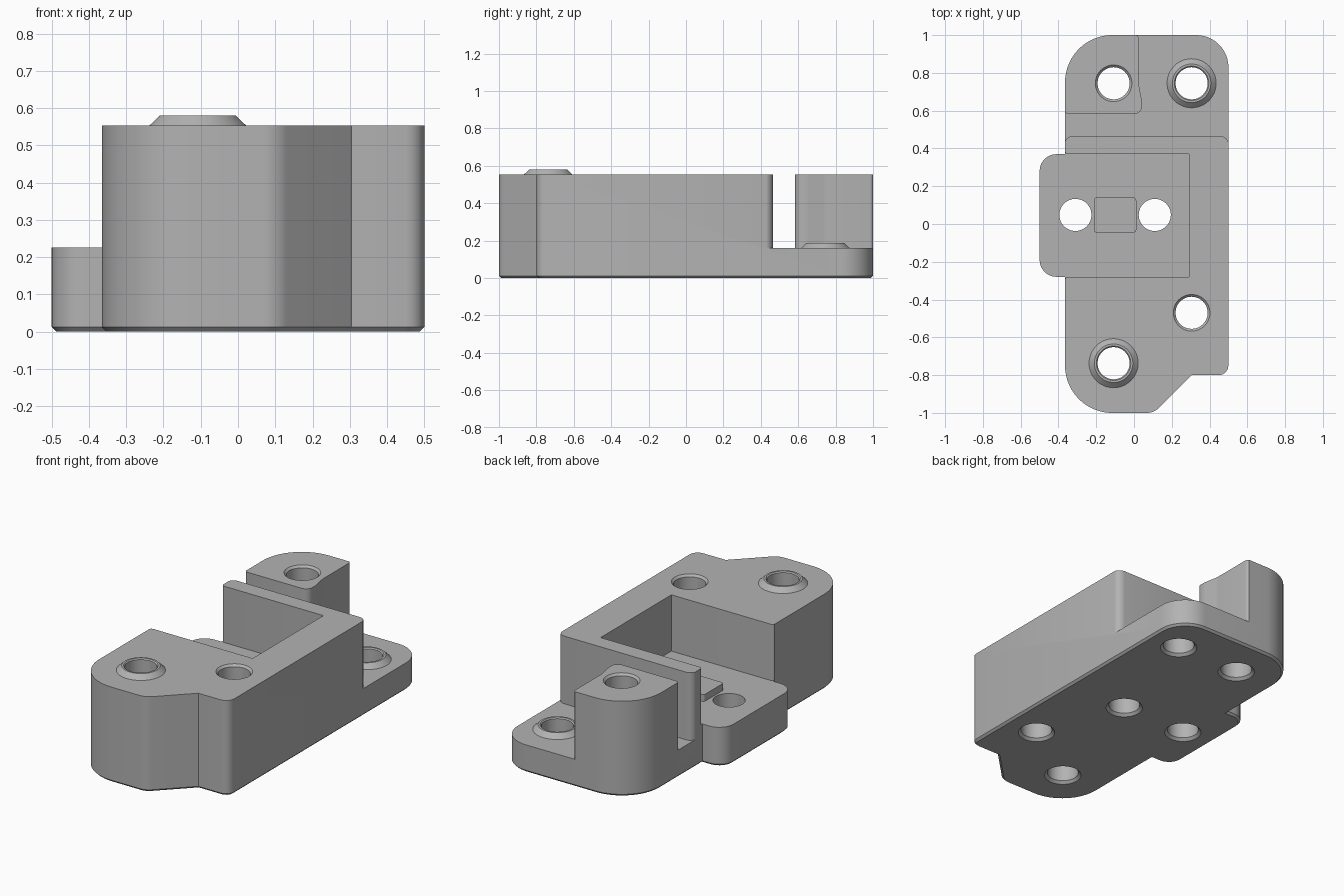
import bpy, bmesh
from math import pi, cos, sin
from mathutils import Vector

if "Cube" in bpy.data.objects:
    bpy.data.objects.remove(bpy.data.objects["Cube"])

gray = bpy.data.materials.new("plain gray")
gray.use_nodes = True
gray.diffuse_color = (0.45, 0.45, 0.45, 1)
gray.node_tree.nodes["Principled BSDF"].inputs["Base Color"].default_value = gray.diffuse_color

BASE_Z, TAB_Z, TOP_Z = 0.16, 0.226, 0.553
HOLE_R = 0.085


def rounded(corners):
    """Outline from (x, y[, radius]) corners, with arcs at the given radii."""
    out = []
    for i, c in enumerate(corners):
        p = Vector(c[:2])
        if len(c) < 3:
            out.append(p)
            continue
        a = (Vector(corners[i - 1][:2]) - p).normalized()
        b = (Vector(corners[(i + 1) % len(corners)][:2]) - p).normalized()
        half = a.angle(b) / 2
        centre = p + (a + b).normalized() * (c[2] / sin(half))
        start = p + a * (c[2] * cos(half) / sin(half)) - centre
        end = p + b * (c[2] * cos(half) / sin(half)) - centre
        steps = max(4, int(c[2] * 80))
        for k in range(steps + 1):
            t = k / steps
            sweep = pi - 2 * half
            out.append(centre + (start * sin((1 - t) * sweep) + end * sin(t * sweep)) / sin(sweep))
    return out


def finish(name, bm):
    bmesh.ops.recalc_face_normals(bm, faces=bm.faces)
    mesh = bpy.data.meshes.new(name)
    bm.to_mesh(mesh)
    bm.free()
    mesh.materials.append(gray)
    ob = bpy.data.objects.new(name, mesh)
    bpy.context.collection.objects.link(ob)
    return ob


def prism(name, corners, z0, z1, chamfer=0):
    bm = bmesh.new()
    bottom = bm.faces.new([bm.verts.new((p.x, p.y, z0)) for p in rounded(corners)])
    top = bmesh.ops.extrude_face_region(bm, geom=[bottom], use_keep_orig=True)["geom"]
    bmesh.ops.translate(bm, vec=(0, 0, z1 - z0),
                        verts=[v for v in top if isinstance(v, bmesh.types.BMVert)])
    if chamfer:
        rim = [e for e in bm.edges if all(abs(v.co.z - z0) < 1e-5 for v in e.verts)]
        bmesh.ops.bevel(bm, geom=rim, offset=chamfer, segments=1, affect="EDGES")
    return finish(name, bm)


def lathe(name, x, y, profile, n=48):
    """Closed round solid from (radius, z) pairs, bottom to top."""
    bm = bmesh.new()
    rings = [[bm.verts.new((x + r * cos(2 * pi * k / n), y + r * sin(2 * pi * k / n), z))
              for k in range(n)] for r, z in profile]
    for lo, hi in zip(rings, rings[1:]):
        for k in range(n):
            j = (k + 1) % n
            bm.faces.new((lo[k], lo[j], hi[j], hi[k]))
    bm.faces.new(rings[0])
    bm.faces.new(rings[-1])
    return finish(name, bm)


def combine(target, tool, operation):
    mod = target.modifiers.new("combine", "BOOLEAN")
    mod.object, mod.operation, mod.solver = tool, operation, "EXACT"
    bpy.context.view_layer.objects.active = target
    bpy.ops.object.modifier_apply(modifier=mod.name)
    bpy.data.objects.remove(tool)


# Full block outline with side tab
bracket = prism("mounting_block", [
    (-0.365, -1, 0.25), (0.105, -1, 0.09), (0.305, -0.8), (0.5, -0.8, 0.05),
    (0.5, 1, 0.17), (-0.365, 1, 0.25), (-0.365, 0.37), (-0.5, 0.37, 0.09),
    (-0.5, -0.28, 0.09), (-0.365, -0.28)], 0, TOP_Z, 0.012)

# Open space around the rear post, down to the base plate
combine(bracket, prism("rear_cutter", [
    (0.7, 0.4), (0.7, 1.1), (0, 1.1), (0, 1.002), (0.025, 1.002, 0.02),
    (0.025, 0.74, 0.08), (0.042, 0.65, 0.1), (0.042, 0.583, 0.04),
    (-0.367, 0.583, 0.02), (-0.367, 0.62), (-0.6, 0.62), (-0.6, 0.4),
    (-0.367, 0.4), (-0.367, 0.465, 0.04), (0.502, 0.465, 0.045), (0.502, 0.4)],
    BASE_Z, 0.8), "DIFFERENCE")

# Pocket that opens over the side tab
combine(bracket, prism("pocket_cutter", [
    (0.29, -0.28), (0.29, 0.37), (-0.367, 0.37, 0.02), (-0.367, 0.395), (-0.6, 0.395),
    (-0.6, -0.31), (-0.367, -0.31), (-0.367, -0.28, 0.02)], TAB_Z, 0.8), "DIFFERENCE")

# Raised pad in the pocket
combine(bracket, prism("pocket_pad", [
    (-0.213, -0.045, 0.015), (0.012, -0.045, 0.015), (0.012, 0.14, 0.015),
    (-0.213, 0.14, 0.015)], TAB_Z - 0.05, TAB_Z + 0.04), "UNION")

# Tapered bosses
for x, y, z in ((-0.108, -0.737, TOP_Z), (0.305, 0.745, BASE_Z)):
    combine(bracket, lathe("boss", x, y, [
        (0.13, z - 0.05), (0.13, z), (0.102, z + 0.027)]), "UNION")

# Through holes: x, y, upper surface, width of the upper chamfer
for x, y, z, c in ((-0.108, 0.745, TOP_Z, 0.012), (0.305, 0.745, BASE_Z + 0.027, 0.006),
                   (-0.31, 0.048, TAB_Z, 0), (0.11, 0.048, TAB_Z, 0),
                   (0.305, -0.47, TOP_Z, 0.012), (-0.108, -0.737, TOP_Z + 0.027, 0.006)):
    profile = [(HOLE_R + 0.015, -0.1), (HOLE_R + 0.015, 0), (HOLE_R, 0.015)]
    if c:
        profile += [(HOLE_R, z - c), (HOLE_R + c, z)]
    profile.append((HOLE_R + c, z + 0.1))
    combine(bracket, lathe("hole_cutter", x, y, profile), "DIFFERENCE")

# Smooth curved walls, keep edges sharp
bpy.ops.object.select_all(action="DESELECT")
bracket.select_set(True)
bpy.context.view_layer.objects.active = bracket
bpy.ops.object.shade_smooth_by_angle(angle=pi / 6)
